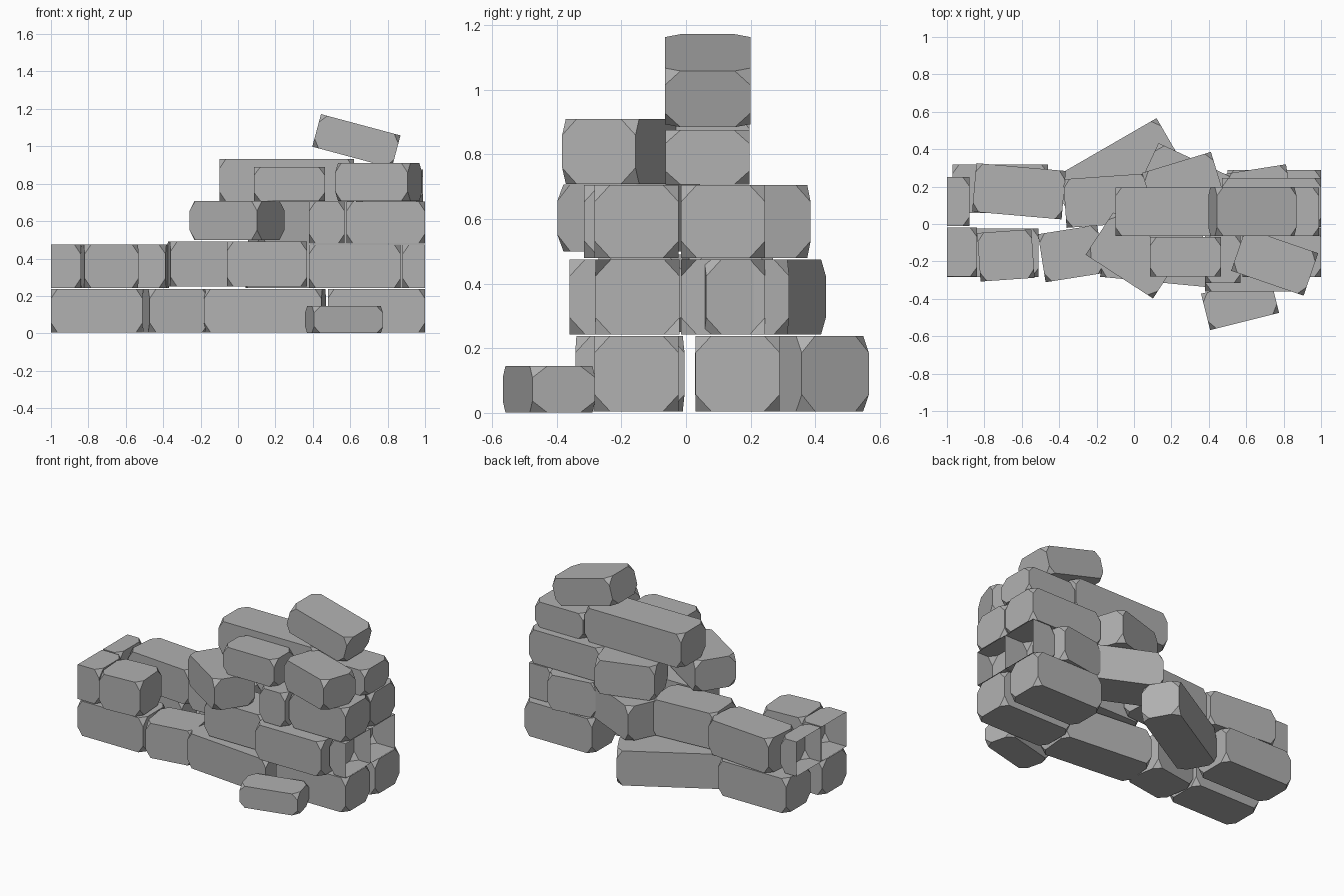
import bpy, bmesh
from math import radians
from itertools import product

if "Cube" in bpy.data.objects:
    bpy.data.objects.remove(bpy.data.objects["Cube"])

CUT = (0.035, 0.048, 0.052)   # corner chip along length, depth, height
GREY = bpy.data.materials.new("stone_grey")
GREY.diffuse_color = (0.44, 0.44, 0.44, 1)
GREY.use_nodes = True
GREY.node_tree.nodes["Principled BSDF"].inputs["Base Color"].default_value = GREY.diffuse_color


def stone(name, centre, size, turn=0, tilt=0, sawn=0):
    """Block with eight chipped corners; sawn=+1/-1 leaves that half off, open."""
    bm = bmesh.new()
    half = [s / 2 for s in size]
    cut = [min(c, h * 0.5) for c, h in zip(CUT, half)]
    for sign in product((-1, 1), repeat=3):
        for axis in range(3):
            p = [s * h for s, h in zip(sign, half)]
            p[axis] -= sign[axis] * cut[axis]
            bm.verts.new(p)
    bmesh.ops.convex_hull(bm, input=bm.verts)
    bmesh.ops.dissolve_limit(bm, angle_limit=0.01, verts=bm.verts, edges=bm.edges)
    bmesh.ops.recalc_face_normals(bm, faces=bm.faces)
    if sawn:
        bmesh.ops.bisect_plane(bm, geom=bm.verts[:] + bm.edges[:] + bm.faces[:],
                               plane_co=(0, 0, 0), plane_no=(sawn, 0, 0), clear_outer=True)
    me = bpy.data.meshes.new(name)
    bm.to_mesh(me)
    bm.free()
    me.materials.append(GREY)
    ob = bpy.data.objects.new(name, me)
    ob.location = centre
    ob.rotation_euler = (0, radians(tilt), radians(turn))
    bpy.context.collection.objects.link(ob)


def course(name, z0, z1, stones):
    """One layer: each stone is (x, y, length, turn, optional depth)."""
    for i, (x, y, length, turn, *d) in enumerate(stones, 1):
        depth = d[0] if d else 0.26
        stone(f"{name}_{i}", (x, y, (z0 + z1) / 2), (length, depth, z1 - z0), turn)


# bottom course
course("bottom_front_stone", 0.005, 0.238, [
    (-0.755, -0.153, 0.49, 0), (-0.335, -0.158, 0.32, 9),
    (0.145, -0.183, 0.63, -5.5), (0.74, -0.153, 0.52, 0)])
course("bottom_back_stone", 0.005, 0.238, [
    (-0.715, 0.188, 0.51, 0), (-0.105, 0.297, 0.66, 30, 0.24), (0.75, 0.16, 0.50, 0)])

# second course
course("second_front_stone", 0.243, 0.475, [
    (-0.685, -0.168, 0.29, 4), (0.625, -0.23, 0.49, 0)])
course("second_back_stone", 0.243, 0.475, [
    (-0.615, 0.175, 0.48, -5), (0.28, 0.22, 0.45, -25), (0.67, 0.165, 0.33, 9)])
course("second_raised_stone", 0.25, 0.49, [
    (-0.145, 0.125, 0.45, 4), (0.155, -0.14, 0.43, 0)])

# open half stones closing the ends of the second course
for side, y, length in ((-1, -0.15, 0.16), (-1, 0.12, 0.12), (1, -0.15, 0.12), (1, 0.115, 0.17)):
    row = "front" if y < 0 else "back"
    end = "left" if side < 0 else "right"
    stone(f"half_stone_{row}_{end}", (side, y, 0.359), (2 * length, 0.26, 0.232), sawn=side)

# third course
course("third_front_stone", 0.48, 0.705, [
    (0.475, -0.185, 0.19, 0), (0.79, -0.153, 0.42, 0)])
course("third_loose_stone", 0.50, 0.707, [(-0.005, -0.168, 0.43, -33, 0.27)])
course("third_back_stone", 0.48, 0.705, [
    (0.265, 0.205, 0.385, 17), (0.735, 0.115, 0.53, 0)])

# top course
course("top_back_long_stone", 0.706, 0.932, [(0.26, 0.066, 0.72, 0)])
course("top_back_short_stone", 0.706, 0.876, [(0.81, 0.066, 0.36, 0)])
course("top_front_small_stone", 0.708, 0.89, [(0.275, -0.175, 0.38, 0, 0.21)])
course("top_front_turned_stone", 0.708, 0.91, [(0.752, -0.203, 0.41, -19, 0.24)])

# capstone lying tilted, and a fallen stone on the ground
stone("tilted_capstone", (0.633, 0.067, 1.028), (0.44, 0.264, 0.18), tilt=15)
stone("fallen_stone", (0.567, -0.424, 0.073), (0.38, 0.2, 0.145), turn=14)
